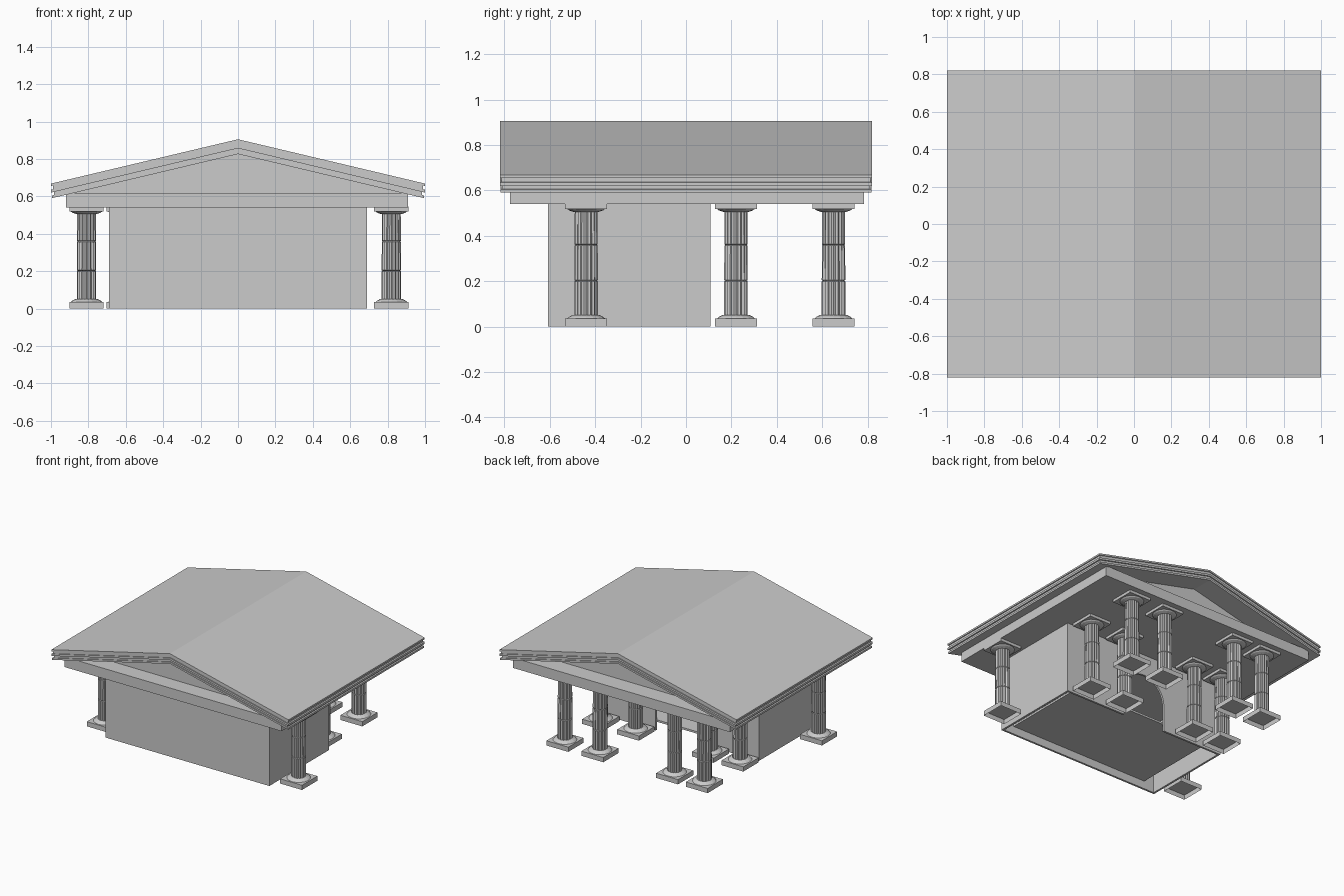
import bpy, bmesh, math

if "Cube" in bpy.data.objects:
    bpy.data.objects.remove(bpy.data.objects["Cube"])


def finish(bm, name):
    bmesh.ops.recalc_face_normals(bm, faces=bm.faces)
    me = bpy.data.meshes.new(name)
    bm.to_mesh(me)
    bm.free()
    ob = bpy.data.objects.new(name, me)
    bpy.context.collection.objects.link(ob)
    return ob


def add_box(bm, x0, x1, y0, y1, z0, z1, open_bottom=False):
    vs = [bm.verts.new((x, y, z)) for z in (z0, z1)
          for x, y in ((x0, y0), (x1, y0), (x1, y1), (x0, y1))]
    for i in range(4):
        j = (i + 1) % 4
        bm.faces.new((vs[i], vs[j], vs[j + 4], vs[i + 4]))
    bm.faces.new(vs[4:])
    if not open_bottom:
        bm.faces.new(vs[3::-1])


def box(name, *b):
    bm = bmesh.new()
    add_box(bm, *b)
    return finish(bm, name)


def prism(name, pts, y0, y1):
    """Extrude an (x, z) outline along y."""
    bm = bmesh.new()
    f = bm.faces.new([bm.verts.new((x, y0, z)) for x, z in pts])
    ext = bmesh.ops.extrude_face_region(bm, geom=[f])["geom"]
    bmesh.ops.translate(bm, vec=(0, y1 - y0, 0),
                        verts=[v for v in ext if isinstance(v, bmesh.types.BMVert)])
    return finish(bm, name)


def add_lathe(bm, rings, sides, flute=1.0):
    """Stack rings of (radius, z); flute < 1 pulls in every other vertex."""
    loops = []
    for r, z in rings:
        loop = []
        for i in range(sides):
            a = 2 * math.pi * i / sides
            k = r * (flute if i % 2 else 1)
            loop.append(bm.verts.new((k * math.cos(a), k * math.sin(a), z)))
        loops.append(loop)
    for lo, hi in zip(loops, loops[1:]):
        for i in range(sides):
            j = (i + 1) % sides
            bm.faces.new((lo[i], lo[j], hi[j], hi[i]))
    bm.faces.new(loops[0][::-1])
    bm.faces.new(loops[-1])


# Fluted column with hollow plinth, three drums and square capital
def column_mesh():
    bm = bmesh.new()
    h = 0.092
    add_box(bm, -h, h, -h, h, 0, 0.036, True)
    add_lathe(bm, [(0.083, 0.036), (0.075, 0.043), (0.058, 0.052)], 16)
    add_lathe(bm, [(0.052, 0.05), (0.052, 0.199), (0.047, 0.202), (0.052, 0.205),
                   (0.051, 0.357), (0.047, 0.36), (0.051, 0.363), (0.05, 0.515)], 32, 0.88)
    add_lathe(bm, [(0.055, 0.505), (0.075, 0.512), (0.085, 0.52)], 16)
    add_box(bm, -h, h, -h, h, 0.519, 0.545)
    return finish(bm, "column")


spots = [(-0.81, -0.44), (0.82, -0.44)]
spots += [(x, y) for y in (0.22, 0.65) for x in (-0.61, -0.36, 0.27, 0.565)]
first = column_mesh()
first.location = (*spots[0], 0)
for x, y in spots[1:]:
    col = first.copy()
    col.location = (x, y, 0)
    bpy.context.collection.objects.link(col)

# Hall: thin walls with raised floor
T = 0.015
X, Y0, Y1, H = 0.69, -0.608, 0.108, 0.545
box("front_wall", -X, X, Y0, Y0 + T, 0, H)
for s, side in ((-1, "left"), (1, "right")):
    a, b = sorted((s * X, s * (X - T)))
    box(side + "_wall", a, b, Y0 + T, Y1 - T, 0, H)
box("hall_floor", -0.59, 0.59, Y0 + T, Y1 - T, 0.06, 0.075)

# Back wall with arched doorway
W, SPRING = 0.18, 0.2
arch = [(W * math.cos(math.pi * i / 16), SPRING + W * math.sin(math.pi * i / 16))
        for i in range(17)]
prism("back_wall", [(W, 0), (X, 0), (X, H), (-X, H), (-X, 0), (-W, 0)] + arch[::-1],
      Y1 - T, Y1)

# Entablature slab and recessed pediment
box("entablature", -0.92, 0.91, -0.775, 0.785, 0.54, 0.618)
prism("pediment", [(-0.9, 0.6), (0.9, 0.6), (0.9, 0.62), (0, 0.835), (-0.9, 0.62)],
      -0.65, 0.65)

# Stepped roof: stacked chevrons following the same pitch
PITCH = 0.237


def chevron(name, w, d, top, bottom):
    prism(name, [(-w, top - PITCH * w), (0, top), (w, top - PITCH * w),
                 (w, bottom - PITCH * w), (0, bottom), (-w, bottom - PITCH * w)], -d, d)


chevron("roof_covering", 1.0, 0.82, 0.905, 0.892)
chevron("cornice_upper", 0.99, 0.813, 0.892, 0.872)
chevron("cornice_middle", 1.0, 0.82, 0.872, 0.857)
chevron("cornice_step", 0.985, 0.81, 0.857, 0.84)
chevron("cornice_lower", 0.995, 0.817, 0.84, 0.826)
